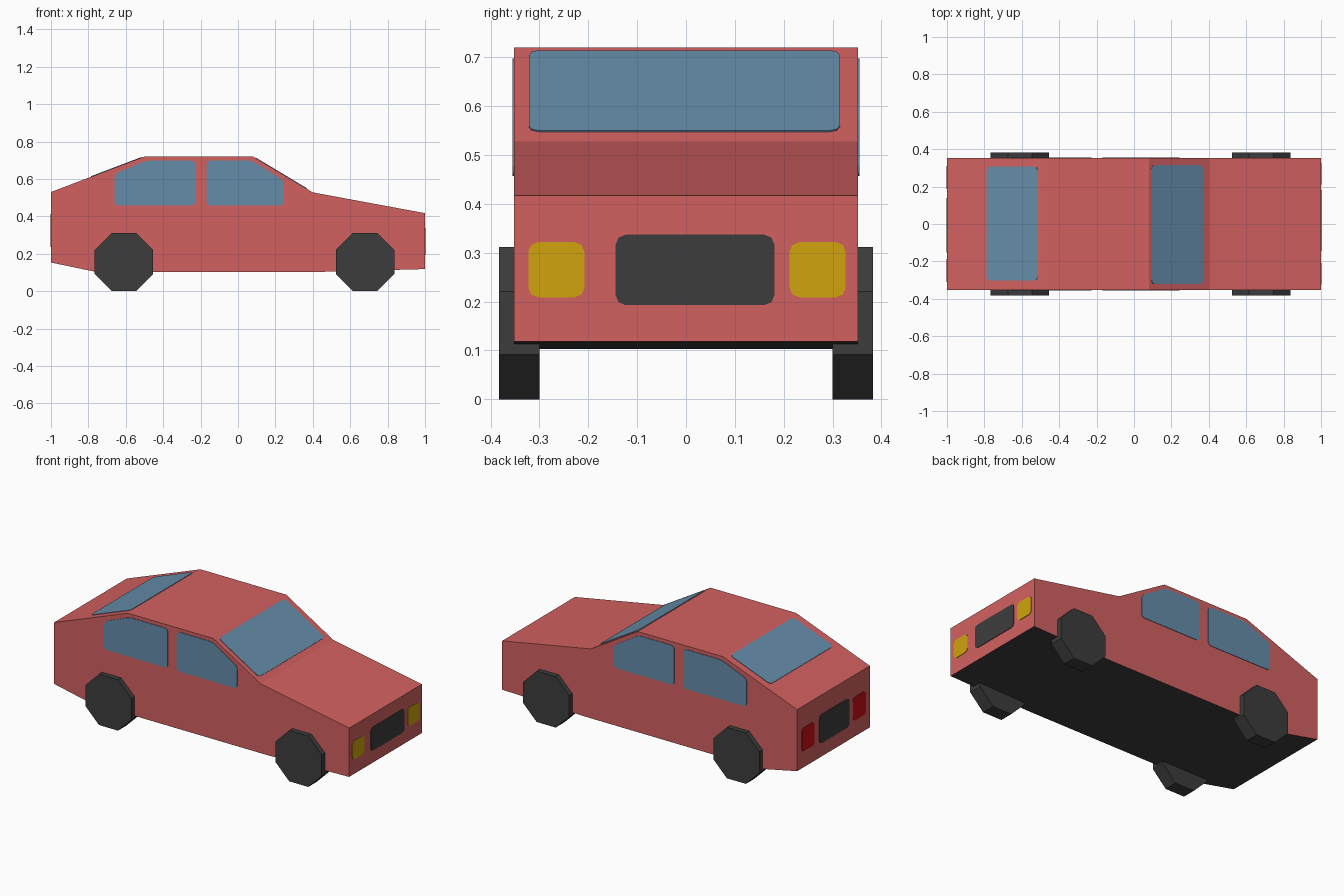
import bpy, bmesh, math
from mathutils import Vector

if "Cube" in bpy.data.objects:
    bpy.data.objects.remove(bpy.data.objects["Cube"])


def material(name, rgb):
    m = bpy.data.materials.new(name)
    m.diffuse_color = (*rgb, 1)
    m.use_nodes = True
    m.node_tree.nodes["Principled BSDF"].inputs["Base Color"].default_value = m.diffuse_color
    return m


RED = material("body red", (0.65, 0.118, 0.118))
DARK = material("dark rubber", (0.046, 0.046, 0.046))
GLASS = material("window blue", (0.13, 0.265, 0.40))
YELLOW = material("headlight yellow", (0.63, 0.37, 0.004))
TAIL = material("tail light red", (0.60, 0.004, 0.006))


def finish(bm, name, *mats):
    bmesh.ops.recalc_face_normals(bm, faces=bm.faces)
    mesh = bpy.data.meshes.new(name)
    bm.to_mesh(mesh)
    bm.free()
    for m in mats:
        mesh.materials.append(m)
    ob = bpy.data.objects.new(name, mesh)
    bpy.context.collection.objects.link(ob)
    return ob


def extrude(bm, face, vec):
    new = bmesh.ops.extrude_face_region(bm, geom=[face])["geom"]
    bmesh.ops.translate(bm, vec=vec, verts=[v for v in new if isinstance(v, bmesh.types.BMVert)])


def plate(name, points, out, mat, corner=0.02):
    """Thin plate with clipped corners lying on the body surface."""
    bm = bmesh.new()
    face = bm.faces.new([bm.verts.new(p) for p in points])
    bmesh.ops.bevel(bm, geom=bm.verts[:], offset=corner, segments=2, profile=0.5, affect='VERTICES')
    bm.faces.ensure_lookup_table()
    out = Vector(out).normalized()
    bmesh.ops.translate(bm, vec=out * -0.001, verts=bm.verts)
    extrude(bm, bm.faces[0], out * 0.004)
    return finish(bm, name, mat)


def end_plate(name, x, y0, y1, z0, z1, mat):
    plate(name, [(x, y0, z0), (x, y1, z0), (x, y1, z1), (x, y0, z1)], (x, 0, 0), mat)


# Body: side profile extruded across the width, dark underside
HALF = 0.352
profile = [(-1, 0.53), (-0.5, 0.72), (0.08, 0.72), (0.4, 0.528), (1, 0.417),
           (1, 0.118), (0.44, 0.103), (-0.76, 0.103), (-1, 0.153)]
bm = bmesh.new()
side = bm.faces.new([bm.verts.new((x, -HALF, z)) for x, z in profile])
extrude(bm, side, (0, 2 * HALF, 0))
bmesh.ops.recalc_face_normals(bm, faces=bm.faces)
for f in bm.faces:
    f.material_index = 1 if f.normal.z < -0.5 else 0
finish(bm, "car_body", RED, DARK)

# Side windows and wheels, mirrored left and right
windows = {
    "rear_side_window": [(-0.66, 0.457), (-0.228, 0.457), (-0.228, 0.698), (-0.49, 0.698), (-0.66, 0.628)],
    "front_side_window": [(-0.168, 0.457), (0.243, 0.457), (0.243, 0.592), (0.075, 0.698), (-0.168, 0.698)],
}
APOTHEM = 0.156
for s, label in ((-1, "right"), (1, "left")):
    for name, pts in windows.items():
        plate(f"{label}_{name}", [(x, s * HALF, z) for x, z in pts], (0, s, 0), GLASS)
    for x, end in ((-0.61, "rear"), (0.68, "front")):
        bm = bmesh.new()
        r = APOTHEM / math.cos(math.pi / 8)
        ring = [(i + 0.5) * math.pi / 4 for i in range(8)]
        face = bm.faces.new([bm.verts.new((x + r * math.cos(a), s * 0.30, APOTHEM + r * math.sin(a)))
                             for a in ring])
        extrude(bm, face, (0, s * 0.083, 0))
        finish(bm, f"{label}_{end}_wheel", DARK)


# Windscreen and rear window on the sloping faces
def slope_window(name, p, q, x0, x1, y0, y1):
    k = (q[1] - p[1]) / (q[0] - p[0])
    z = lambda x: p[1] + k * (x - p[0])
    plate(name, [(x0, y0, z(x0)), (x1, y0, z(x1)), (x1, y1, z(x1)), (x0, y1, z(x0))],
          (-k, 0, 1), GLASS)


slope_window("windscreen", profile[2], profile[3], 0.093, 0.367, -0.322, 0.315)
slope_window("rear_window", profile[0], profile[1], -0.787, -0.515, -0.303, 0.308)

# Nose and tail details
end_plate("grille", 1, -0.144, 0.181, 0.193, 0.337, DARK)
end_plate("right_headlight", 1, -0.323, -0.208, 0.209, 0.322, YELLOW)
end_plate("left_headlight", 1, 0.212, 0.327, 0.209, 0.322, YELLOW)
end_plate("rear_panel", -1, -0.152, 0.138, 0.236, 0.412, DARK)
end_plate("right_tail_light", -1, -0.31, -0.187, 0.252, 0.396, TAIL)
end_plate("left_tail_light", -1, 0.187, 0.31, 0.252, 0.396, TAIL)
